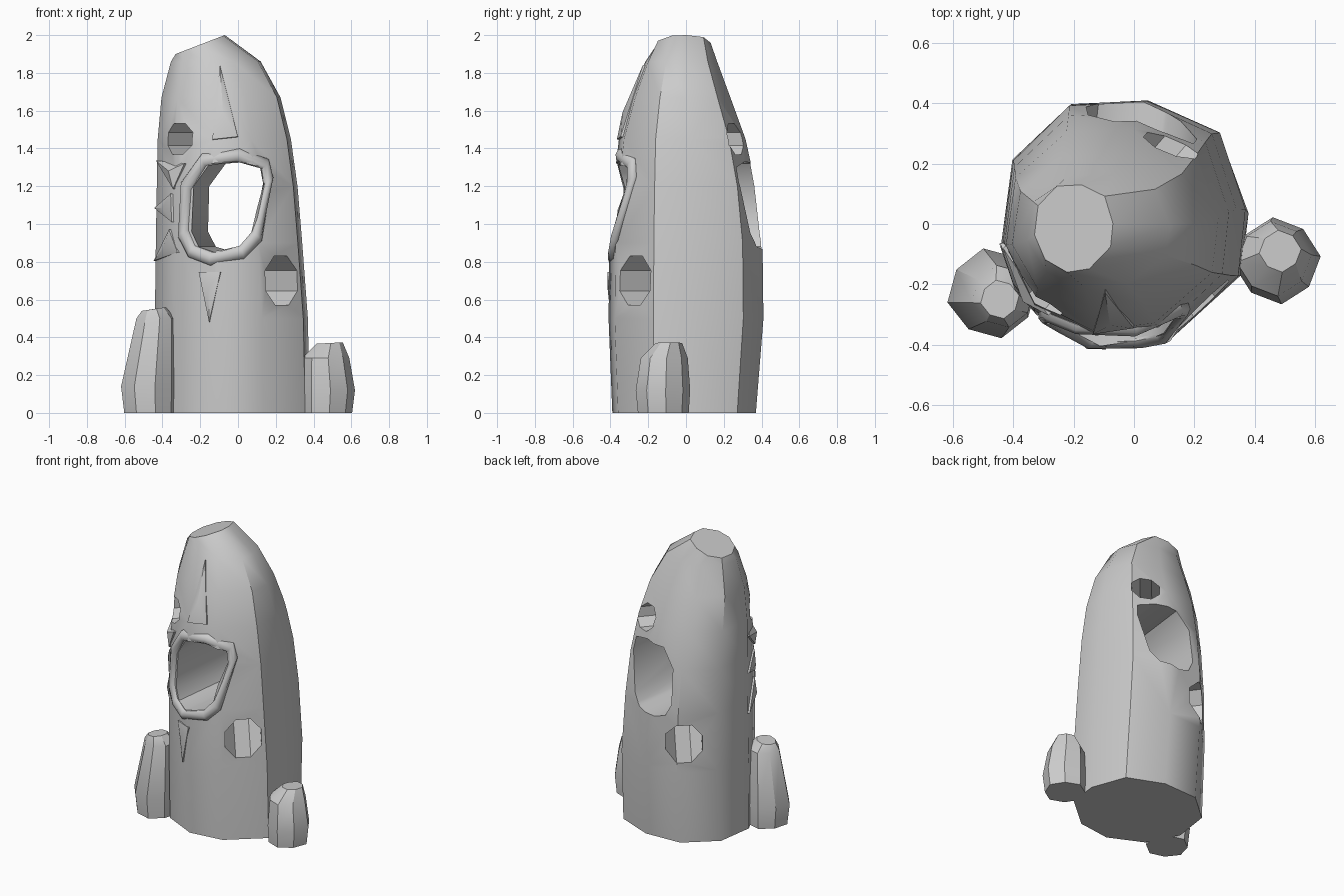
import bpy, bmesh, math
from mathutils import Vector
from mathutils.bvhtree import BVHTree

if "Cube" in bpy.data.objects:
    bpy.data.objects.remove(bpy.data.objects["Cube"], do_unlink=True)

stone = bpy.data.materials.new("grey_stone")
stone.use_nodes = True
GREY = (0.6, 0.6, 0.6, 1)
stone.diffuse_color = GREY
stone.node_tree.nodes["Principled BSDF"].inputs["Base Color"].default_value = GREY


def finish(bm, name):
    bmesh.ops.recalc_face_normals(bm, faces=bm.faces)
    me = bpy.data.meshes.new(name)
    bm.to_mesh(me)
    bm.free()
    ob = bpy.data.objects.new(name, me)
    bpy.context.collection.objects.link(ob)
    me.materials.append(stone)
    return ob


def smooth(ob, degrees):
    bpy.ops.object.select_all(action='DESELECT')
    ob.select_set(True)
    bpy.context.view_layer.objects.active = ob
    bpy.ops.object.shade_smooth_by_angle(angle=math.radians(degrees))


def loft(name, rings, close_loop=False):
    """Skin a list of point rings; cap the ends, or join last to first."""
    bm = bmesh.new()
    loops = [[bm.verts.new(p) for p in r] for r in rings]
    n = len(loops[0])
    pairs = list(zip(loops, loops[1:]))
    if close_loop:
        pairs.append((loops[-1], loops[0]))
    else:
        bm.faces.new(loops[0])
        bm.faces.new(loops[-1])
    for a, b in pairs:
        for i in range(n):
            j = (i + 1) % n
            bm.faces.new((a[i], a[j], b[j], b[i]))
    return finish(bm, name)


# Tower: ten-sided outline scaled up a tapering profile, with a slanted tip
outline = [(-.43, .97), (.2, 1), (.79, .74), (1, .12), (.94, -.42),
           (.4, -.92), (-.17, -1), (-.73, -.71), (-1, -.15), (-.91, .52)]
# height, x min, x max, y min, y max, slope in x
profile = [(0, -.44, .38, -.39, .37, 0), (.5, -.44, .37, -.41, .41, 0),
           (.9, -.435, .34, -.405, .405, 0), (1.2, -.43, .315, -.385, .37, 0),
           (1.45, -.425, .28, -.355, .315, 0), (1.67, -.405, .225, -.29, .235, 0),
           (1.86, -.355, .12, -.215, .165, 0), (1.95, -.33, -.07, -.16, .13, .385)]
rings = []
for z, x0, x1, y0, y1, slope in profile:
    cx, rx, cy, ry = (x0 + x1) / 2, (x1 - x0) / 2, (y0 + y1) / 2, (y1 - y0) / 2
    rings.append([(cx + u * rx, cy + v * ry, z + slope * u * rx) for u, v in outline])
tower = loft("rock_tower", rings)
bm = bmesh.new()
bm.from_mesh(tower.data)
surface = BVHTree.FromBMesh(bm)
bm.free()


def on_surface(x, z):
    """Point and outward normal on the front of the tower."""
    hit, nor, _, _ = surface.ray_cast(Vector((x, -2, z)), Vector((0, 1, 0)))
    if hit is None:
        hit, nor, _, _ = surface.find_nearest(Vector((x, -.06, z)))
    return hit, nor


# Tunnels: cutters pushed right through the tower
def cut(name, rings):
    cutter = loft(name, rings)
    cutter.hide_render = True
    mod = tower.modifiers.new(name, 'BOOLEAN')
    mod.operation = 'DIFFERENCE'
    mod.solver = 'EXACT'
    mod.object = cutter
    bpy.context.view_layer.objects.active = tower
    bpy.ops.object.modifier_apply(modifier=name)
    bpy.data.objects.remove(cutter, do_unlink=True)


def round_hole(name, start, end, radius_w, radius_h):
    a, b = Vector(start), Vector(end)
    d = (b - a).normalized()
    side = d.cross(Vector((0, 0, 1)))
    angles = [math.tau * (i + .5) / 8 for i in range(8)]
    cut(name, [[c + side * radius_w * math.cos(t) + Vector((0, 0, radius_h * math.sin(t)))
                for t in angles] for c in (a - d * .3, b + d * .3)])


mouth = [(0, 1.33), (.12, 1.3), (.13, 1.22), (.07, .95), (.01, .88),
         (-.13, .855), (-.21, .88), (-.25, .96), (-.24, 1.2), (-.15, 1.32)]
cut("main_tunnel", [[(x + .12 * (y + .37), y, z) for x, z in mouth] for y in (-.8, .8)])
round_hole("upper_tunnel", (-.29, -.22, 1.45), (.14, .28, 1.45), .095, .09)
round_hole("lower_tunnel", (.23, -.27, .7), (-.23, .35, .7), .125, .14)
smooth(tower, 40)

# Rim round the main mouth: an octagonal tube lying on the surface
rim = [(0, 1.365), (.14, 1.32), (.16, 1.23), (.1, .935), (.02, .85),
       (-.14, .815), (-.245, .855), (-.29, .95), (-.275, 1.2), (-.18, 1.34)]
centres = [on_surface(x, z) for x, z in rim]
middle = sum((p for p, _ in centres), Vector()) / len(centres)
tube = []
for p, nor in centres:
    out = (p - middle)
    out = (out - nor * out.dot(nor)).normalized()
    tube.append([p + out * .036 * math.cos(t) + nor * .026 * math.sin(t)
                 for t in (math.tau * k / 8 for k in range(8))])
smooth(loft("mouth_rim", tube, True), 50)


# Spikes: shallow wedges radiating from the mouth
def spike(name, corners):
    bm = bmesh.new()
    hits = [on_surface(x, z) for x, z in corners]
    nor = sum((n for _, n in hits), Vector()).normalized()
    mid = sum((p for p, _ in hits), Vector()) / 3
    low = [bm.verts.new(p - nor * .03) for p, _ in hits]
    top = [bm.verts.new(p + nor * .012) for p, _ in hits]
    peak = bm.verts.new(on_surface(mid.x, mid.z)[0] + nor * .03)
    bm.faces.new(low)
    for i in range(3):
        j = (i + 1) % 3
        bm.faces.new((low[i], low[j], top[j], top[i]))
        bm.faces.new((top[i], top[j], peak))
    smooth(finish(bm, name), 40)


spike("spike_top", [(-.095, 1.84), (-.135, 1.445), (0, 1.46)])
spike("spike_bottom", [(-.15, .48), (-.205, .745), (-.09, .745)])
spike("spike_side_upper", [(-.425, 1.335), (-.275, 1.32), (-.335, 1.185)])
spike("spike_side_middle", [(-.455, 1.085), (-.345, 1.16), (-.34, 1.01)])
spike("spike_side_lower", [(-.44, .805), (-.355, .97), (-.31, .85)])


# Boulders at the foot: tapering faceted lofts
def boulder(name, levels, turn):
    rings = []
    for z, cx, cy, r, slope in levels:
        pts = [(math.tau * i / 8 + turn, 1 - .06 * (i % 2)) for i in range(8)]
        rings.append([(cx + r * k * math.cos(t), cy + r * k * math.sin(t),
                       z + slope * r * math.cos(t)) for t, k in pts])
    smooth(loft(name, rings), 30)


boulder("tall_boulder", [(0, -.465, -.23, .14, 0), (.14, -.47, -.23, .152, 0),
                         (.5, -.435, -.24, .105, 0), (.55, -.445, -.25, .065, .15)], .2)
boulder("short_boulder", [(0, .47, -.12, .135, 0), (.12, .475, -.122, .145, 0),
                          (.29, .465, -.115, .125, 0), (.37, .485, -.09, .07, .05)], .1)
